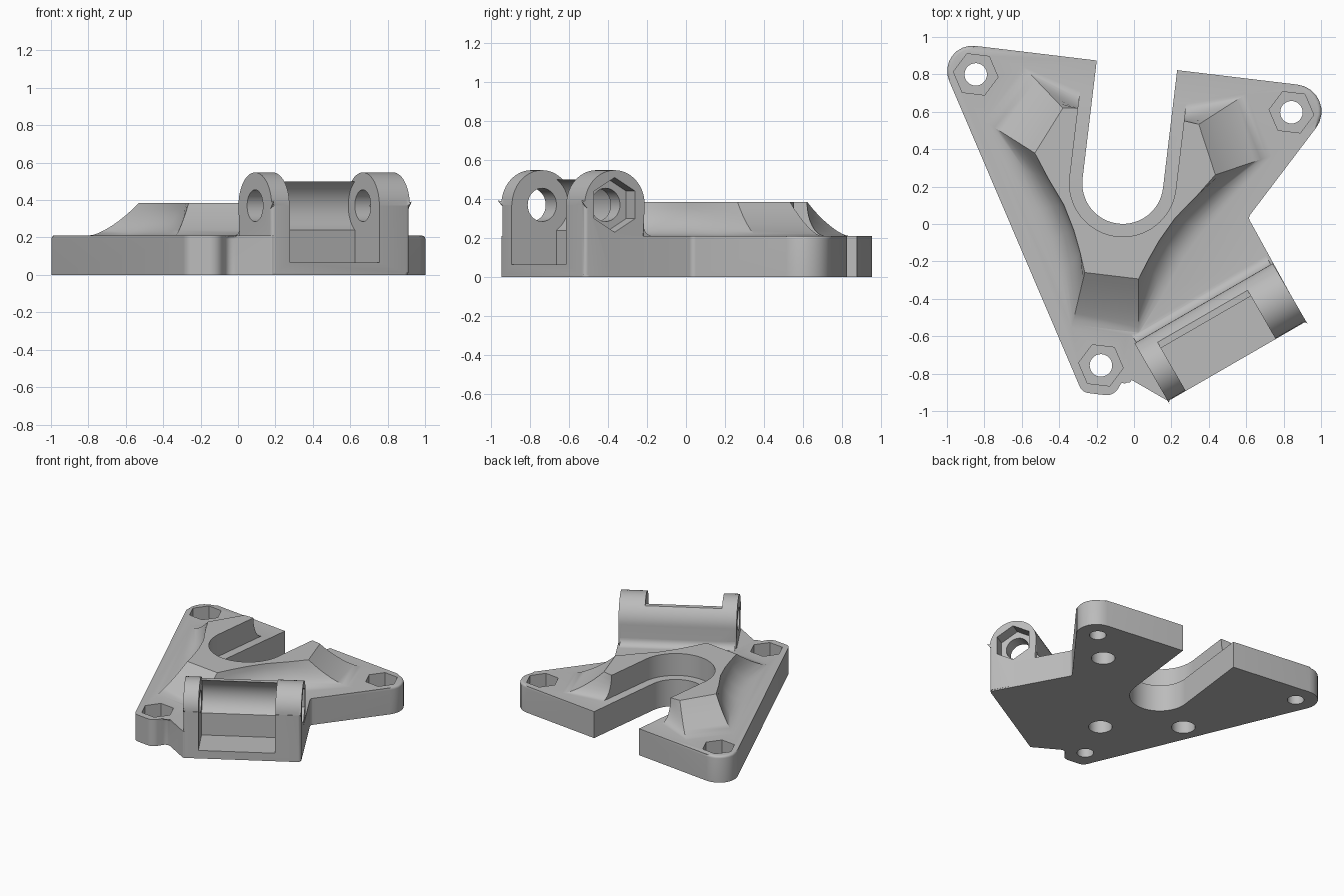
import bpy, bmesh
from math import sin, cos, pi, atan, tan, radians
from mathutils import Matrix, Vector

cube = bpy.data.objects.get("Cube")
if cube:
    bpy.data.objects.remove(cube, do_unlink=True)

grey = bpy.data.materials.new("plain_grey")
grey.use_nodes = True
grey.diffuse_color = (0.5, 0.5, 0.5, 1)
grey.node_tree.nodes["Principled BSDF"].inputs["Base Color"].default_value = (0.5, 0.5, 0.5, 1)

# Frames: the symmetric bracket body, and the hinge (depth, height, length)
TILT = Matrix.Translation((-0.06, 0.217, 0)) @ Matrix.Rotation(-atan(0.12), 4, "Z")
c30, s30 = cos(pi / 6), 0.5
HINGE = Matrix(((-s30, 0, c30, 0.18), (c30, 0, s30, -0.945), (0, 1, 0, 0), (0, 0, 0, 1)))
WORLD = Matrix.Identity(4)


def loft(name, rings, frame=WORLD, bevel=0, pick=None):
    """Skin a stack of equal-length rings, cap it and bevel chosen edges."""
    bm = bmesh.new()
    loops = [[bm.verts.new(p) for p in ring] for ring in rings]
    n = len(loops[0])
    for low, high in zip(loops, loops[1:]):
        for i in range(n):
            j = (i + 1) % n
            bm.faces.new((low[i], low[j], high[j], high[i]))
    bm.faces.new(loops[0][::-1])
    bm.faces.new(loops[-1])
    if bevel:
        bmesh.ops.bevel(bm, geom=[e for e in bm.edges if pick(e)], offset=bevel,
                        segments=4, profile=0.5, affect="EDGES")
    bm.transform(frame)
    bmesh.ops.recalc_face_normals(bm, faces=bm.faces)
    mesh = bpy.data.meshes.new(name)
    bm.to_mesh(mesh)
    bm.free()
    mesh.materials.append(grey)
    obj = bpy.data.objects.new(name, mesh)
    bpy.context.collection.objects.link(obj)
    return obj


def prism(name, pts, low, high, frame=WORLD, **kw):
    return loft(name, [[(x, y, h) for x, y in pts] for h in (low, high)], frame, **kw)


def arc(x, y, r, start, end, n=16):
    angles = [radians(start + (end - start) * i / n) for i in range(n + 1)]
    return [(x + r * cos(a), y + r * sin(a)) for a in angles]


def disc(x, y, r, n=40, start=0):
    return arc(x, y, r, start, start + 360, n)[:-1]


def rounded(corners, n=8):
    """Round each (x, y, radius) corner of a polygon."""
    out = []
    for i, (x, y, r) in enumerate(corners):
        p = Vector((x, y))
        a = (Vector(corners[i - 1][:2]) - p).normalized()
        b = (Vector(corners[(i + 1) % len(corners)][:2]) - p).normalized()
        half = a.angle(b) / 2
        centre = p + (a + b).normalized() * r / sin(half)
        va, vb = p + a * r / tan(half) - centre, p + b * r / tan(half) - centre
        sweep = pi - 2 * half
        for k in range(n + 1):
            t = k / n
            v = (va * sin((1 - t) * sweep) + vb * sin(t * sweep)) / sin(sweep)
            out.append(tuple(centre + v))
    return out


def combine(target, other, op):
    mod = target.modifiers.new(op.lower(), "BOOLEAN")
    mod.operation, mod.solver, mod.object = op, "EXACT", other
    bpy.context.view_layer.objects.active = target
    bpy.ops.object.modifier_apply(modifier=mod.name)
    bpy.data.objects.remove(other, do_unlink=True)


# Base plate with rounded corners and a softened top rim
PLATE = 0.21
outline = rounded([(-1.08, 0.98, 0.135), (-0.277, -0.9, 0.06), (-0.11, -0.92, 0.07),
                   (-0.045, -0.815, 0.04), (0.18, -0.945, 0.012), (0.916, -0.52, 0.03),
                   (0.61, 0.035, 0.03), (1.126, 0.715, 0.145)])
bracket = prism("bracket", outline, 0, PLATE, bevel=0.018,
                pick=lambda e: all(v.co.z > 0.1 for v in e.verts))

# Raised body: top edge, foot edge and hollowness of the flank, mirrored
TOP = 0.385
half = [(0.2, 0.375, 0.2, 0.465, 1), (0.30, 0.37, 0.30, 0.465, 1),
        (0.366, 0.362, 0.60, 0.555, 0.4), (0.486, 0.105, 0.775, 0.242, 0.4),
        (0.40, -0.02, 0.60, 0.02, 1), (0.30, -0.15, 0.46, -0.2, 1),
        (0.23, -0.28, 0.37, -0.36, 1), (0.18, -0.4, 0.29, -0.55, 1),
        (0.145, -0.497, 0.18, -0.80, 0.25)]
spine = half + [(-a, b, -c, d, k) for a, b, c, d, k in reversed(half)]
rings = [[(c, d, PLATE / 2) for a, b, c, d, k in spine]]
STEPS = 8
for i in range(STEPS, -1, -1):
    s, hollow = sin(i / STEPS * pi / 2), 1 - cos(i / STEPS * pi / 2)
    ring = []
    for a, b, c, d, k in spine:
        f = s * (1 - k) + hollow * k
        ring.append((a + (c - a) * f, b + (d - b) * f, TOP - (TOP - PLATE) * s))
    rings.append(ring)
combine(bracket, loft("raised_body", rings, TILT), "UNION")

# Hinge block with rounded crown, and the fillet behind it
LENGTH, AXIS, HIGH, CROWN = 0.853, 0.1775, 0.37, 0.1775
profile = [(-0.003, 0.01), (0.355, 0.01)] + arc(AXIS, HIGH, CROWN, 0, 180, 28) + [(-0.003, HIGH)]
block = prism("hinge_block", profile, 0, LENGTH, HINGE, bevel=0.022,
              pick=lambda e: abs(e.verts[0].co.z - e.verts[1].co.z) < 0.01
              and max(v.co.y for v in e.verts) > 0.1)
combine(bracket, block, "UNION")
fillet = [(0.34, 0.265), (0.34, 0.19), (0.41, 0.19)] + arc(0.41, 0.265, 0.055, 270, 180, 8)
combine(bracket, prism("hinge_fillet", fillet, 0.01, 0.842, HINGE), "UNION")

# Hinge gap, pin hole and nut recess
gap = ([(-0.1, 0.065), (0.262, 0.065)] + arc(AXIS, HIGH, 0.155, -57, 57)
       + [(0.6, 0.5), (0.6, 1), (-0.1, 1)])
cuts = [prism("hinge_gap", gap, 0.11, 0.665, HINGE),
        prism("pin_hole", disc(AXIS, HIGH, 0.085), -0.2, 1, HINGE),
        prism("pin_nut_recess", disc(AXIS, HIGH, 0.14, 6, 90), 0.76, 1, HINGE)]

# Open slot with a wider ledge above
for name, r, low in (("slot", 0.2165, -0.1), ("slot_ledge", 0.285, PLATE + 0.001)):
    pts = arc(0, 0, r, 180, 360, 32) + [(r, 1.2), (-r, 1.2)]
    cuts.append(prism(name, pts, low, 1, TILT))

# Corner screw holes with nut recesses
for u, v in ((0.85, 0.485), (-0.85, 0.485), (0, -0.98)):
    cuts.append(prism("screw_hole", disc(u, v, 0.06), -0.1, 1, TILT))
    cuts.append(prism("nut_recess", disc(u, v, 0.12, 6), 0.1, 1, TILT))

# Blind sockets underneath
for x, y in ((0.60, 0.37), (-0.48, -0.02), (-0.02, -0.40)):
    cuts.append(prism("blind_socket", disc(x, y, 0.085), -0.1, 0.11))

for cutter in cuts:
    combine(bracket, cutter, "DIFFERENCE")

bpy.ops.object.select_all(action="DESELECT")
bracket.select_set(True)
bpy.context.view_layer.objects.active = bracket
bpy.ops.object.shade_smooth_by_angle(angle=radians(30))
